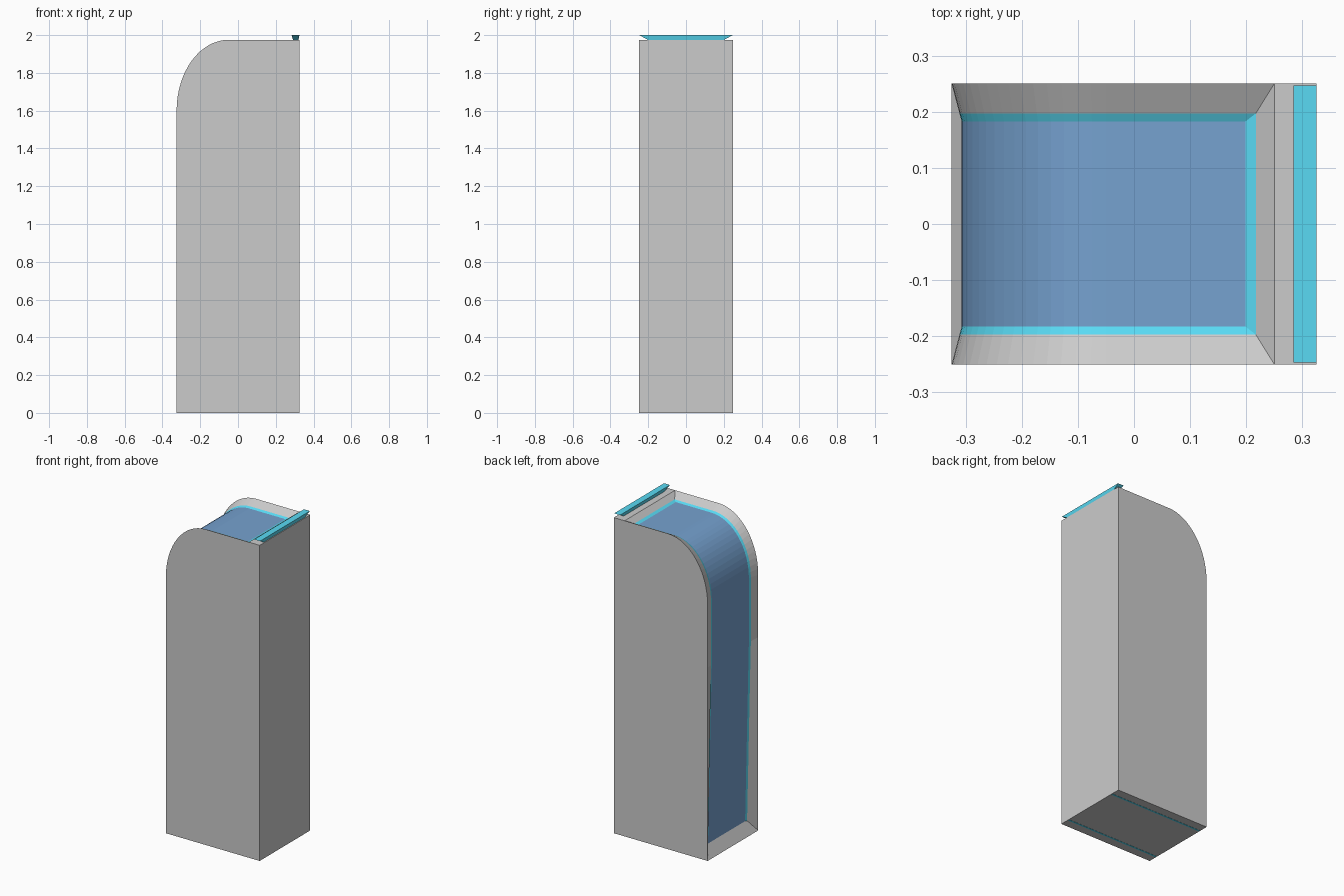
import bpy, bmesh
from math import sin, cos, pi

if "Cube" in bpy.data.objects:
    bpy.data.objects.remove(bpy.data.objects["Cube"])

def material(name, rgb):
    m = bpy.data.materials.new(name)
    m.diffuse_color = (*rgb, 1)
    m.use_nodes = True
    m.node_tree.nodes["Principled BSDF"].inputs["Base Color"].default_value = m.diffuse_color
    return m

cyan = material("cyan_trim", (0.1, 0.7, 0.9))
blue = material("blue_screen", (0.18, 0.36, 0.63))

def build(name, faces, mat=None, fix_normals=False):
    """Make an object from faces given as lists of points."""
    bm = bmesh.new()
    for f in faces:
        bm.faces.new([bm.verts.new(p) for p in f])
    bmesh.ops.remove_doubles(bm, verts=bm.verts, dist=0.0002)
    if fix_normals:
        bmesh.ops.recalc_face_normals(bm, faces=bm.faces)
    me = bpy.data.meshes.new(name)
    bm.to_mesh(me)
    bm.free()
    ob = bpy.data.objects.new(name, me)
    bpy.context.collection.objects.link(ob)
    if mat:
        me.materials.append(mat)
    return ob

def rail(foot, knee, rx, rz, end):
    """Side profile: sloped lower front, rounded shoulder, flat top."""
    n = 16
    arc = [(-0.05 - rx * cos(i / n * pi / 2), 1.6 + rz * sin(i / n * pi / 2))
           for i in range(n + 1)]
    return [foot, knee] + arc + [end]

outer = rail((-0.325, 0), (-0.325, 1.21), 0.275, 0.375, (0.25, 1.975))
middle = rail((-0.285, 0.07), (-0.311, 1.20), 0.261, 0.347, (0.217, 1.947))
inner = rail((-0.281, 0.072), (-0.307, 1.20), 0.257, 0.340, (0.199, 1.940))
YO, YM, YI = 0.25, 0.197, 0.183

def at(p, y):
    return (p[0], y, p[1])

def strip(a, ya, b, yb):
    """Quads between two rails, facing up and forward."""
    return [[at(a[i], ya), at(b[i], yb), at(b[i + 1], yb), at(a[i + 1], ya)]
            for i in range(len(a) - 1)]

def mirrored(faces):
    return faces + [[(x, -y, z) for x, y, z in reversed(f)] for f in faces]

def across(a, ya, b, yb):
    return [at(a, -ya), at(b, -yb), at(b, yb), at(a, ya)]

# Grey cabinet with bevelled recess
bt, bb = (0.325, 1.975), (0.325, 0)
cabinet = mirrored(strip(outer, YO, middle, YM)
                   + [[at(p, YO) for p in outer + [bt, bb]]])
cabinet += [across(middle[-1], YM, outer[-1], YO),
            across(outer[-1], YO, bt, YO),
            across(bt, YO, bb, YO),
            across(bb, YO, outer[0], YO),
            [at(outer[0], -YO), at(outer[0], YO), at(middle[0], YM),
             at(inner[0], YI), at(inner[0], -YI), at(middle[0], -YM)]]
# the screen is included temporarily so the shell is closed for normal direction
n_open = len(cabinet)
body = build("cabinet", cabinet, None, True)

# Cyan frame along both sides and the top end
build("screen_frame",
      mirrored(strip(middle, YM, inner, YI)) + [across(inner[-1], YI, middle[-1], YM)],
      cyan)

# Blue curved screen
build("screen", strip(inner, YI, inner, -YI), blue)

def tapered_box(name, bottom, top, z0, z1):
    """Box with different (x0, x1, y0, y1) rectangles at the bottom and top."""
    def ring(r, z):
        x0, x1, y0, y1 = r
        return [(x0, y0, z), (x1, y0, z), (x1, y1, z), (x0, y1, z)]
    a, b = ring(bottom, z0), ring(top, z1)
    sides = [[a[i], a[(i + 1) % 4], b[(i + 1) % 4], b[i]] for i in range(4)]
    return build(name, sides + [a[::-1], b], cyan, True)

# Light bar on the rear top edge
tapered_box("light_bar", (0.291, 0.32, -0.2, 0.2), (0.284, 0.325, -0.247, 0.247), 1.974, 2.0)

# Thin trim lines under the base
for side, y in (("left", 0.19), ("right", -0.19)):
    r = (-0.32, 0.32, y - 0.006, y + 0.006)
    tapered_box("base_trim_" + side, r, r, -0.001, 0.004)
